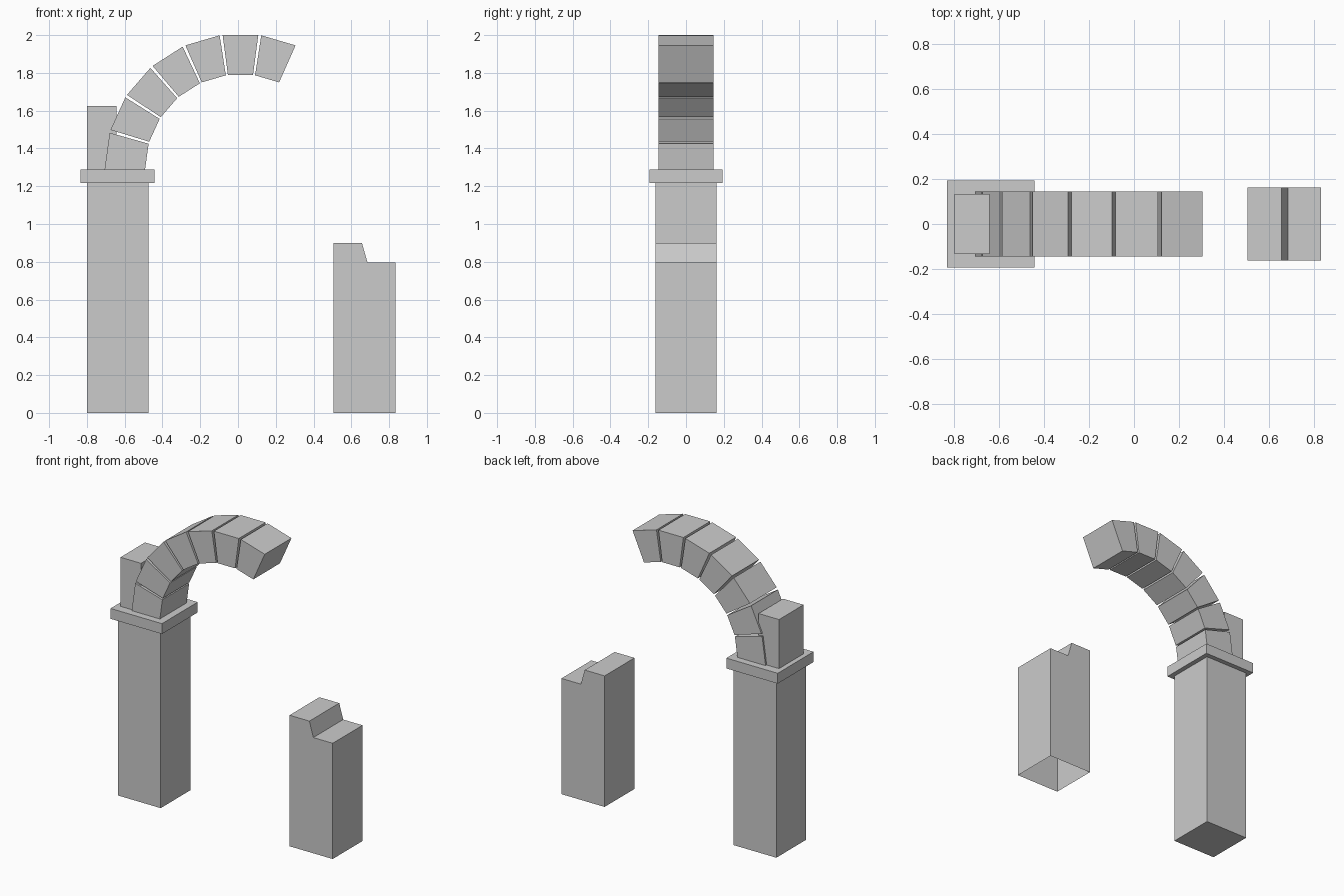
import bpy
import bmesh
from math import sin, cos, pi

if "Cube" in bpy.data.objects:
    bpy.data.objects.remove(bpy.data.objects["Cube"], do_unlink=True)

stone = bpy.data.materials.new("light grey stone")
stone.use_nodes = True
GREY = (0.6, 0.6, 0.6, 1)
stone.diffuse_color = GREY
stone.node_tree.nodes["Principled BSDF"].inputs["Base Color"].default_value = GREY


def extrude_profile(name, profile, half_depth, open_bottom=False):
    """Extrude an (x, z) outline evenly to both sides of y = 0."""
    bm = bmesh.new()
    front = bm.faces.new([bm.verts.new((x, -half_depth, z)) for x, z in profile])
    extruded = bmesh.ops.extrude_face_region(bm, geom=[front], use_keep_orig=True)
    moved = [v for v in extruded["geom"] if isinstance(v, bmesh.types.BMVert)]
    bmesh.ops.translate(bm, verts=moved, vec=(0, 2 * half_depth, 0))
    bmesh.ops.recalc_face_normals(bm, faces=bm.faces)
    if open_bottom:
        base = [f for f in bm.faces if all(v.co.z < 0.001 for v in f.verts)]
        bmesh.ops.delete(bm, geom=base, context='FACES_ONLY')
    mesh = bpy.data.meshes.new(name)
    bm.to_mesh(mesh)
    bm.free()
    mesh.materials.append(stone)
    obj = bpy.data.objects.new(name, mesh)
    bpy.context.collection.objects.link(obj)
    return obj


def block(name, x0, x1, z0, z1, half_depth):
    return extrude_profile(name, [(x0, z0), (x1, z0), (x1, z1), (x0, z1)], half_depth)


# Standing pillar with its cap and the stub of wall above
block("pillar", -0.80, -0.474, 0, 1.217, 0.162)
block("pillar_cap", -0.833, -0.442, 1.217, 1.288, 0.194)
block("wall_stub", -0.80, -0.644, 1.288, 1.625, 0.133)

# Broken pillar with a stepped top, hollow underneath
extrude_profile("broken_pillar",
                [(0.505, 0), (0.833, 0), (0.833, 0.795), (0.686, 0.795),
                 (0.656, 0.90), (0.505, 0.90)], 0.162, open_bottom=True)

# Arch stones: seven remain of a half circle of eleven
CENTRE_X, SPRING_Z = 0.013, 1.288
STEP = pi / 11
OUTER, INNER = 0.712 / cos(STEP / 2), 0.50 / cos(STEP / 2)
GAP = 0.011


def arch_point(radius, angle):
    return CENTRE_X - radius * cos(angle), SPRING_Z + radius * sin(angle)


for i in range(7):
    start = i * STEP + (GAP if i else 0)
    end = (i + 1) * STEP - GAP
    extrude_profile(f"arch_stone_{i + 1}",
                    [arch_point(OUTER, start), arch_point(OUTER, end),
                     arch_point(INNER, end), arch_point(INNER, start)], 0.145)
